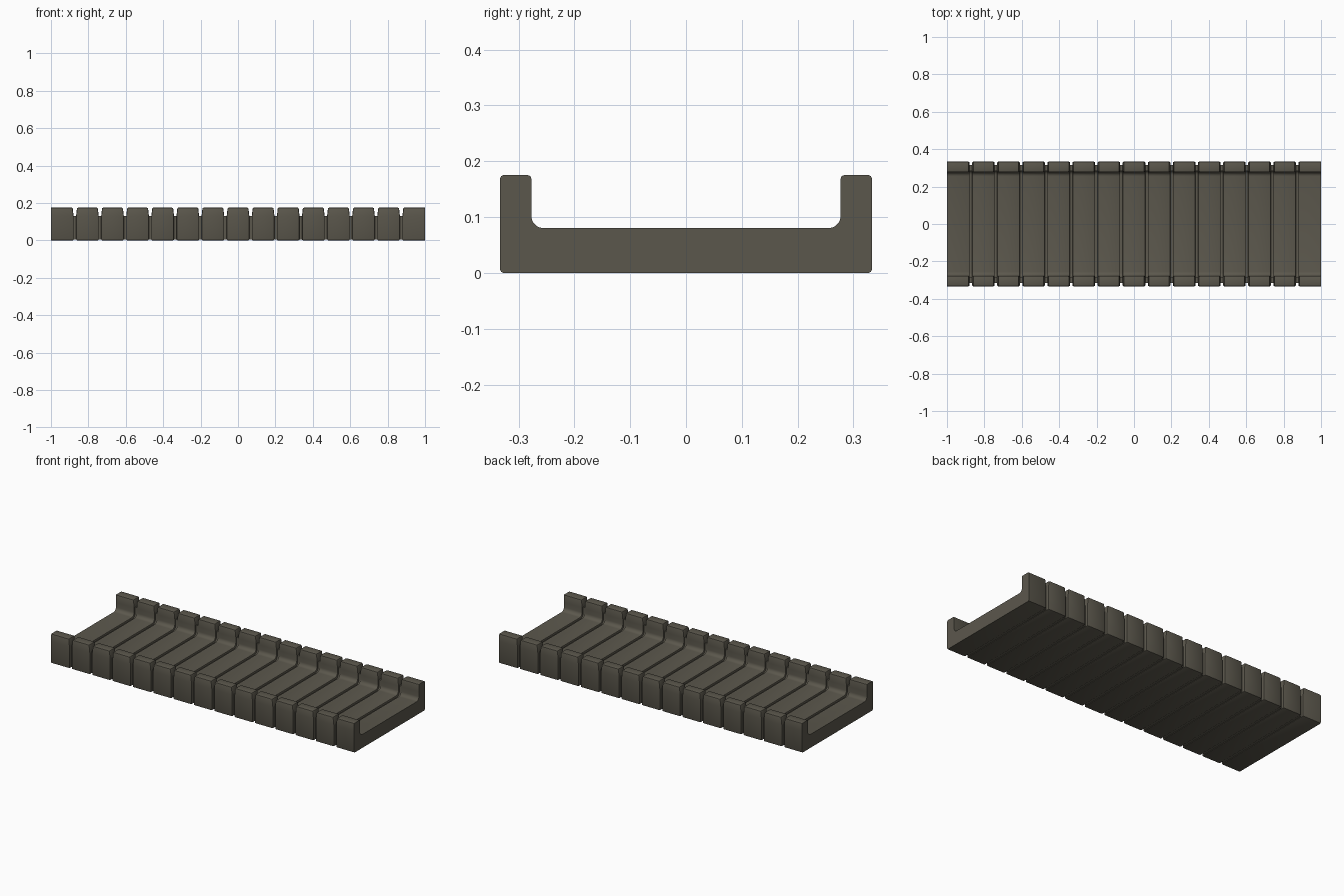
import bpy, bmesh, math

if "Cube" in bpy.data.objects:
    bpy.data.objects.remove(bpy.data.objects["Cube"])

mat = bpy.data.materials.new("dark olive grey")
mat.diffuse_color = (0.105, 0.096, 0.073, 1)
mat.use_nodes = True
mat.node_tree.nodes["Principled BSDF"].inputs["Base Color"].default_value = mat.diffuse_color

COUNT, WIDTH = 15, 0.121
PITCH = (2 - WIDTH) / (COUNT - 1)
SHOULDER = 0.13      # height where the side walls start to taper


def channel_profile(outer, inner, bottom, floor, top, r):
    """Closed U-shaped outline in (y, z) with rounded inner corners."""
    right = [(outer, bottom), (outer, SHOULDER), (outer, top),
             (inner, top), (inner, SHOULDER)]
    if top <= SHOULDER:
        right = [(outer, bottom), (outer, top), (inner, top)]
    for i in range(6):
        a = math.radians(90 * i / 5)
        right.append((inner - r + r * math.cos(a), floor + r - r * math.sin(a)))
    return right + [(-y, z) for y, z in reversed(right)]


def extrude_profile(name, pts, x0, x1, taper=0.0, bevel=0.0):
    bm = bmesh.new()
    a = [bm.verts.new((x0, y, z)) for y, z in pts]
    b = [bm.verts.new((x1, y, z)) for y, z in pts]
    n = len(pts)
    bm.faces.new(a)
    bm.faces.new(b[::-1])
    for i in range(n):
        j = (i + 1) % n
        bm.faces.new((a[i], b[i], b[j], a[j]))
    bmesh.ops.recalc_face_normals(bm, faces=bm.faces)
    # narrow the wall tops, leaving the outer ends of the model flat
    for v in bm.verts:
        if v.co.z > SHOULDER + 0.01 and abs(v.co.x) < 0.999:
            v.co.x += taper if v.co.x < (x0 + x1) / 2 else -taper
    if bevel:
        edges = [e for e in bm.edges if e.calc_face_angle(0) > math.radians(40)
                 and not all(abs(v.co.x) > 0.999 for v in e.verts)]
        bmesh.ops.bevel(bm, geom=edges, offset=bevel, segments=2, profile=0.5,
                        affect='EDGES', clamp_overlap=True)
    me = bpy.data.meshes.new(name)
    bm.to_mesh(me)
    bm.free()
    ob = bpy.data.objects.new(name, me)
    bpy.context.collection.objects.link(ob)
    me.materials.append(mat)
    bpy.context.view_layer.objects.active = ob
    ob.select_set(True)
    bpy.ops.object.shade_smooth_by_angle(angle=math.radians(35))
    ob.select_set(False)
    return ob


# Row of channel segments
segment = channel_profile(0.333, 0.277, 0.0, 0.08, 0.175, 0.022)
for k in range(COUNT):
    x = -1 + k * PITCH
    extrude_profile(f"channel_segment_{k + 1}", segment, x, x + WIDTH, 0.005, 0.006)

# Recessed core showing in the grooves between segments
core = channel_profile(0.315, 0.284, 0.004, 0.068, 0.13, 0.022)
for k in range(COUNT - 1):
    x = -1 + k * PITCH + WIDTH
    extrude_profile(f"groove_core_{k + 1}", core, x - 0.01, x + PITCH - WIDTH + 0.01)
